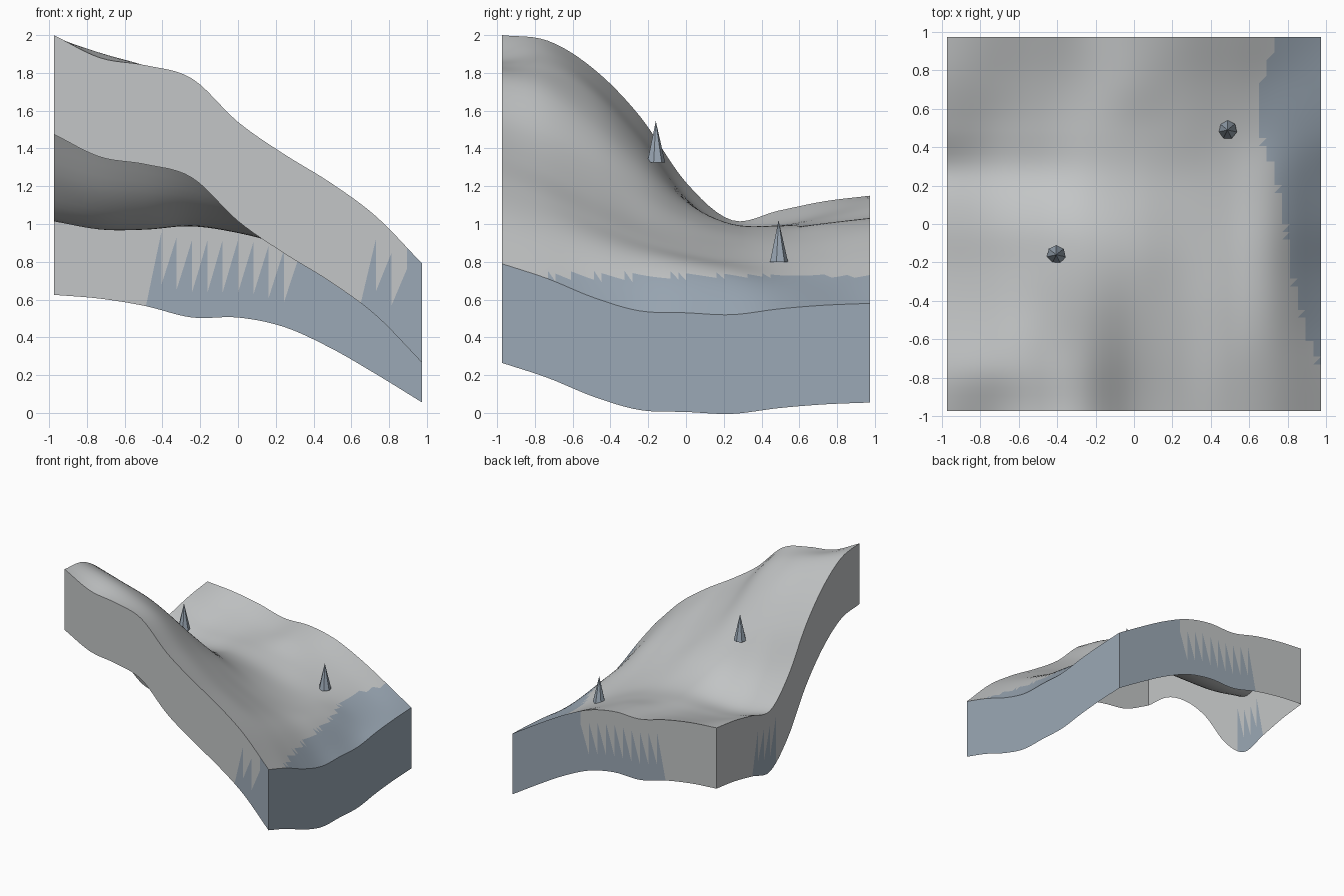
import bpy
import math
from mathutils import Vector

if "Cube" in bpy.data.objects:
    bpy.data.objects.remove(bpy.data.objects["Cube"], do_unlink=True)

HALF = 0.975       # half width of the square patch
DEPTH = 0.525      # height of the side walls
CELLS = 24         # coarse cells along each side
STEPS = 2 * CELLS  # fine steps along each side
WATERLINE = 0.725  # surface below this height is blue


def make_material(name, rgb):
    mat = bpy.data.materials.new(name)
    mat.use_nodes = True
    mat.diffuse_color = (*rgb, 1)
    mat.node_tree.nodes["Principled BSDF"].inputs["Base Color"].default_value = (*rgb, 1)
    return mat


stone = make_material("pale_grey", (0.55, 0.565, 0.57))
slate = make_material("slate_blue", (0.33, 0.395, 0.465))

# Control heights in centimetres: one row per y from front to back, x left to right
HEIGHTS = [
    [200, 188, 184, 177, 154, 137, 122, 104, 79],
    [197, 190, 182, 170, 145, 127, 113, 96, 71],
    [182, 175, 168, 154, 132, 115, 102, 88, 61],
    [157, 149, 143, 133, 118, 103, 92, 81, 54],
    [122, 115, 113, 111, 104, 94, 85, 77, 53],
    [102, 98, 98, 100, 96, 89, 81, 73, 52],
    [107, 100, 99, 99, 96, 90, 80, 69, 55],
    [112, 106, 103, 100, 100, 93, 82, 69, 57],
    [115, 113, 109, 103, 103, 98, 87, 73, 58],
]


def spline(values, t):
    """Smooth curve through evenly spaced values, t from 0 to 1."""
    last = len(values) - 1
    i = min(int(t * last), last - 1)
    f = t * last - i
    b, c = values[i], values[i + 1]
    a = values[i - 1] if i > 0 else 2 * b - c
    d = values[i + 2] if i + 2 <= last else 2 * c - b
    return b + f / 2 * (c - a + f * (2 * a - 5 * b + 4 * c - d + f * (3 * (b - c) + d - a)))


def height(x, y):
    u, v = (x / HALF + 1) / 2, (y / HALF + 1) / 2
    return spline([spline(row, u) for row in HEIGHTS], v) / 100


def make_object(name, verts, faces, indices=None, smooth=False, mats=(stone, slate)):
    mesh = bpy.data.meshes.new(name)
    mesh.from_pydata(verts, [], faces)
    for mat in mats:
        mesh.materials.append(mat)
    for k, poly in enumerate(mesh.polygons):
        poly.use_smooth = smooth
        if indices:
            poly.material_index = indices[k]
    mesh.update()
    obj = bpy.data.objects.new(name, mesh)
    bpy.context.collection.objects.link(obj)
    return obj


# Rolling ground surface
def coord(i):
    return HALF * (2 * i / STEPS - 1)


ROW = STEPS + 1
verts = [(coord(i), coord(j), height(coord(i), coord(j))) for j in range(ROW) for i in range(ROW)]
faces, indices = [], []
for j in range(STEPS):
    for i in range(STEPS):
        a = j * ROW + i
        for tri in ((a, a + 1, a + ROW + 1), (a, a + ROW + 1, a + ROW)):
            faces.append(tri)
            indices.append(int(sum(verts[k][2] for k in tri) / 3 < WATERLINE))
make_object("ground_surface", verts, faces, indices, smooth=True)


# Side walls, open underneath, with saw-tooth blue lower bands
def make_wall(name, place, teeth, filled_from, flip=False):
    verts, faces, indices = [], [], []

    def blue_share(cell, f):
        if cell >= filled_from:
            return 1
        if cell not in teeth:
            return 0
        low = 0 if cell == teeth[0] else 0.25
        return low + (0.78 - low) * f

    def add(quad, index):
        start = len(verts)
        verts.extend(quad)
        face = [start, start + 1, start + 2, start + 3]
        faces.append(face[::-1] if flip else face)
        indices.append(index)

    for s in range(STEPS):
        cell, f = s // 2, (s % 2) / 2
        left, right = blue_share(cell, f), blue_share(cell, f + 0.5)
        (x0, y0), (x1, y1) = place(coord(s)), place(coord(s + 1))

        def level(x, y, share):
            return (x, y, height(x, y) - DEPTH * (1 - share))

        if right > 0:
            add([level(x0, y0, 0), level(x1, y1, 0),
                 level(x1, y1, right), level(x0, y0, left)], 1)
        if left < 1:
            add([level(x0, y0, left), level(x1, y1, right),
                 level(x1, y1, 1), level(x0, y0, 1)], 0)
    make_object(name, verts, faces, indices)


make_wall("front_wall", lambda t: (t, -HALF), range(20, 23), 23)
make_wall("back_wall", lambda t: (t, HALF), range(6, 16), 16, flip=True)
make_wall("left_side_wall", lambda t: (-HALF, -t), range(6, 10), CELLS)
make_wall("right_side_wall", lambda t: (HALF, t), range(0), 0)


# Pointed seven-sided spikes
def make_spike(name, base, radius=0.05, tall=0.22, sides=7):
    base = Vector(base)
    ring = [base + Vector((radius * math.sin(2 * math.pi * k / sides),
                           radius * math.cos(2 * math.pi * k / sides), 0)) for k in range(sides)]
    tip = base + Vector((0, 0, tall))
    faces = [((k + 1) % sides, k, sides) for k in range(sides)]
    faces.append(list(range(sides)))
    make_object(name, ring + [tip], faces, mats=(slate,))


make_spike("hill_spike", (-0.405, -0.16, 1.325))
make_spike("shore_spike", (0.487, 0.49, 0.80))
